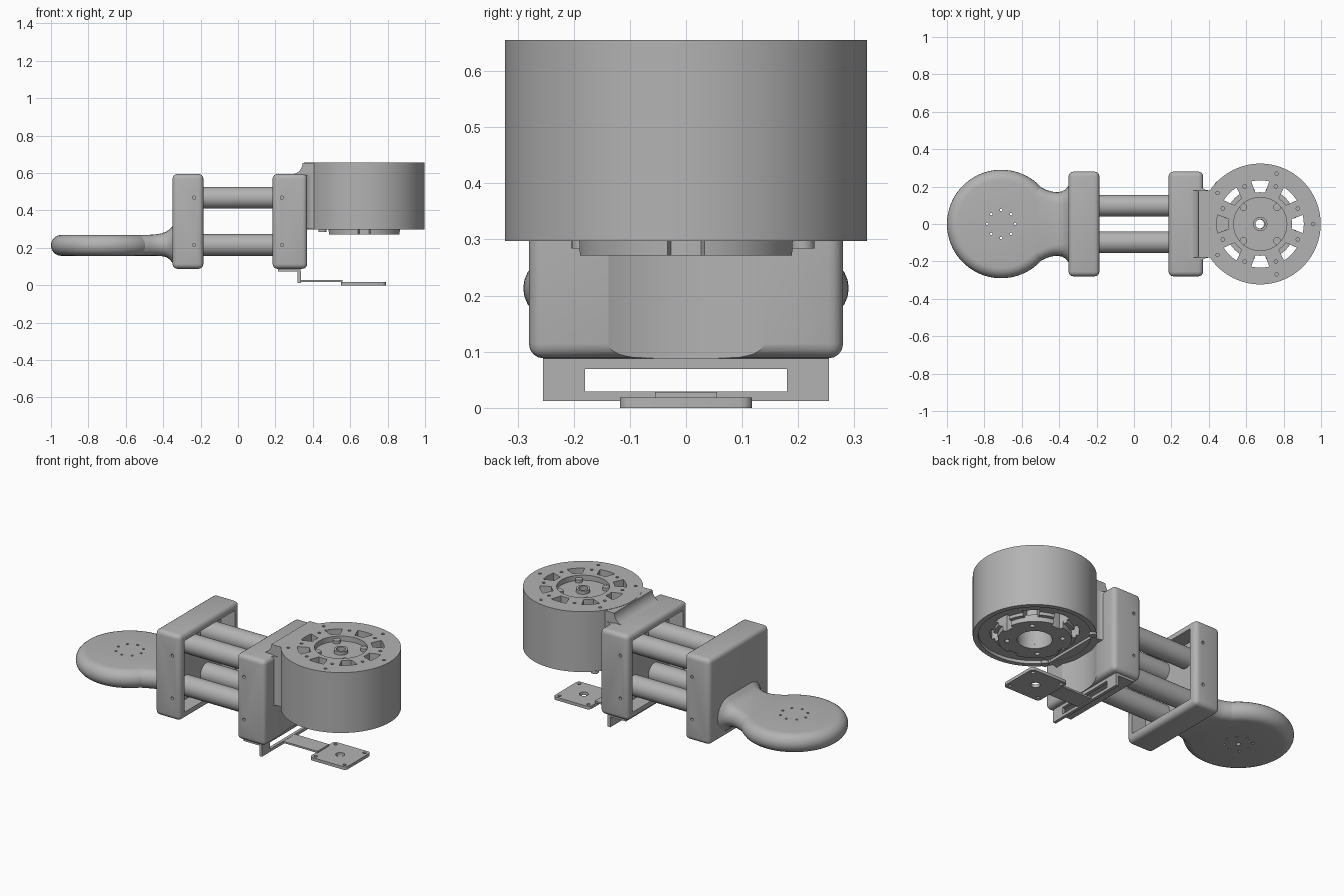
import bpy, bmesh, math
from mathutils import Matrix, Vector

if "Cube" in bpy.data.objects:
    bpy.data.objects.remove(bpy.data.objects["Cube"])

grey = bpy.data.materials.new("plain grey")
grey.use_nodes = True
grey.diffuse_color = (0.45, 0.45, 0.45, 1)
grey.node_tree.nodes["Principled BSDF"].inputs["Base Color"].default_value = (0.45, 0.45, 0.45, 1)


def add_box(bm, lo, hi):
    lo, hi = Vector(lo), Vector(hi)
    m = Matrix.Translation((lo + hi) / 2) @ Matrix.Diagonal((*(hi - lo), 1))
    bmesh.ops.create_cube(bm, size=1, matrix=m)


def add_cyl(bm, centre, r, length, axis="Z", sides=24):
    turn = {"Z": Matrix(), "X": Matrix.Rotation(math.pi / 2, 4, "Y"),
            "Y": Matrix.Rotation(math.pi / 2, 4, "X")}[axis]
    bmesh.ops.create_cone(bm, cap_ends=True, segments=sides, radius1=r, radius2=r,
                          depth=length, matrix=Matrix.Translation(centre) @ turn)


def add_prism(bm, outline, direction):
    face = bm.faces.new([bm.verts.new(p) for p in outline])
    new = bmesh.ops.extrude_face_region(bm, geom=[face], use_keep_orig=True)["geom"]
    bmesh.ops.translate(bm, vec=direction, verts=[v for v in new if isinstance(v, bmesh.types.BMVert)])


def add_loft(bm, rings, close=False):
    loops = [[bm.verts.new(p) for p in ring] for ring in rings]
    pairs = list(zip(loops, loops[1:])) + ([(loops[-1], loops[0])] if close else [])
    for a, b in pairs:
        for i in range(len(a)):
            j = (i + 1) % len(a)
            bm.faces.new((a[i], a[j], b[j], b[i]))
    if not close:
        bm.faces.new(loops[0])
        bm.faces.new(loops[-1])


def lathe_rings(profile, x, sides=64):
    return [[(x + r * math.cos(2 * math.pi * i / sides), r * math.sin(2 * math.pi * i / sides), z)
             for i in range(sides)] for r, z in profile]


def finish(name, bm, smooth=True):
    bmesh.ops.recalc_face_normals(bm, faces=bm.faces)
    mesh = bpy.data.meshes.new(name)
    bm.to_mesh(mesh)
    bm.free()
    mesh.materials.append(grey)
    obj = bpy.data.objects.new(name, mesh)
    bpy.context.collection.objects.link(obj)
    if smooth:
        shade(obj)
    return obj


def select(obj):
    bpy.ops.object.select_all(action="DESELECT")
    obj.select_set(True)
    bpy.context.view_layer.objects.active = obj


def shade(obj):
    select(obj)
    bpy.ops.object.shade_smooth_by_angle(angle=math.radians(35))


def cut(obj, bm):
    cutter = finish("cutter", bm, smooth=False)
    cutter.hide_render = True
    mod = obj.modifiers.new("cut", "BOOLEAN")
    mod.operation, mod.solver, mod.object = "DIFFERENCE", "EXACT", cutter
    select(obj)
    bpy.ops.object.modifier_apply(modifier=mod.name)
    bpy.data.objects.remove(cutter)


def polar(x, r, deg, z=0.0):
    return (x + r * math.cos(math.radians(deg)), r * math.sin(math.radians(deg)), z)


MX, HX = 0.675, -0.71  # motor and paddle axes

# Hollow end blocks, open towards the tubes, with side screw holes
for side, name, outer in ((-1, "paddle_block", 0.35), (1, "motor_block", 0.37)):
    bm = bmesh.new()
    xs = sorted((side * 0.185, side * outer))
    add_box(bm, (xs[0], -0.28, 0.088), (xs[1], 0.28, 0.595))
    bmesh.ops.bevel(bm, geom=bm.edges[:], offset=0.026, segments=4, profile=0.5, affect="EDGES")
    block = finish(name, bm)
    bm = bmesh.new()
    xs = sorted((side * 0.15, side * 0.275))
    add_box(bm, (xs[0], -0.235, 0.13), (xs[1], 0.235, 0.553))
    for y in (-0.28, 0.28):
        for z in (0.215, 0.468):
            add_cyl(bm, (side * 0.235, y, z), 0.009, 0.05, "Y", 12)
    cut(block, bm)
    if side > 0:  # clearance curve for the motor
        bm = bmesh.new()
        add_cyl(bm, (MX, 0, 0.35), 0.335, 0.8, sides=96)
        cut(block, bm)
    shade(block)

# Four connecting tubes
bm = bmesh.new()
for y in (-0.098, 0.098):
    for z in (0.215, 0.468):
        add_cyl(bm, (0, y, z), 0.058, 0.57, "X", 40)
finish("connecting_tubes", bm)

# Round paddle with a fully rounded rim
ZC, RR = 0.213, 0.056
bm = bmesh.new()
rim = [(0.234 + RR * math.cos(a), ZC + RR * math.sin(a))
       for a in [math.pi * (i / 12 - 0.5) for i in range(13)]]
add_loft(bm, lathe_rings(rim, HX, 80))
paddle = finish("paddle", bm)
bm = bmesh.new()
for k in range(8):
    add_cyl(bm, polar(HX, 0.075, 45 * k, ZC), 0.007, 0.2, sides=10)
add_cyl(bm, (HX, 0, 0.15), 0.012, 0.06, sides=16)
cut(paddle, bm)
shade(paddle)

# Flared neck between paddle and block: (x, half width, bottom, top)
sections = [(-0.56, 0.215, 0.157, 0.269), (-0.51, 0.203, 0.157, 0.269), (-0.47, 0.183, 0.157, 0.27),
            (-0.44, 0.173, 0.157, 0.272), (-0.41, 0.17, 0.156, 0.277), (-0.385, 0.174, 0.151, 0.286),
            (-0.365, 0.186, 0.138, 0.3), (-0.352, 0.202, 0.122, 0.315), (-0.34, 0.215, 0.11, 0.325)]
rings = []
for x, w, lo, hi in sections:
    r, mid = (hi - lo) / 2, (hi + lo) / 2
    arc = [math.pi * (i / 10 - 0.5) for i in range(11)]
    half = [(w - r + r * math.cos(a), r * math.sin(a)) for a in arc]
    rings.append([(x, y, mid + z) for y, z in half] + [(x, -y, mid - z) for y, z in half])
bm = bmesh.new()
add_loft(bm, rings)
finish("paddle_neck", bm)

# Motor housing
bm = bmesh.new()
add_cyl(bm, (MX, 0, 0.476), 0.323, 0.358, sides=96)
motor = finish("motor_housing", bm)
bm = bmesh.new()  # top recess, through slots and small holes
add_cyl(bm, (MX, 0, 0.66), 0.142, 0.07, sides=64)
for k in range(8):
    outline = [polar(MX, 0.17, 45 * k + d, 0.2) for d in (-9, 0, 9)]
    outline += [polar(MX, 0.233, 45 * k + d, 0.2) for d in (12, 6, 0, -6, -12)]
    add_prism(bm, outline, (0, 0, 0.6))
    add_cyl(bm, polar(MX, 0.217, 45 * k + 22.5, 0.65), 0.009, 0.06, sides=12)
for k in range(5):
    add_cyl(bm, polar(MX, 0.283, 72 * k, 0.65), 0.009, 0.06, sides=12)
cut(motor, bm)
bm = bmesh.new()  # underside ring groove and wide bore
groove = [(0.215, 0.28), (0.295, 0.28), (0.295, 0.315), (0.215, 0.315)]
add_loft(bm, lathe_rings(groove, MX), close=True)
add_cyl(bm, (MX, 0, 0.4), 0.092, 0.4, sides=48)
cut(motor, bm)
bm = bmesh.new()  # shaft hole
add_cyl(bm, (MX, 0, 0.62), 0.027, 0.2, sides=32)
cut(motor, bm)
shade(motor)

# Hub ring on top and stepped flange below
for name, prof in (("hub_ring", [(0.025, 0.61), (0.038, 0.61), (0.038, 0.645), (0.025, 0.645)]),
                   ("lower_flange", [(0.092, 0.271), (0.192, 0.271), (0.194, 0.31), (0.092, 0.31)])):
    bm = bmesh.new()
    add_loft(bm, lathe_rings(prof, MX), close=True)
    obj = finish(name, bm)
    if name == "lower_flange":
        bm = bmesh.new()
        for k in range(4):
            add_cyl(bm, polar(MX, 0.145, 90 * k + 45, 0.27), 0.014, 0.04, sides=12)
            outline = [polar(MX, 0.17, 90 * k + d, 0.25) for d in (-9, 0, 9)]
            outline += [polar(MX, 0.2, 90 * k + d, 0.25) for d in (10, 0, -10)]
            add_prism(bm, outline, (0, 0, 0.1))
        cut(obj, bm)
        shade(obj)

# Screw heads
bm = bmesh.new()
for x in (-0.09, 0.09):
    for y in (-0.09, 0.09):
        add_cyl(bm, (MX + x, y, 0.63), 0.02, 0.025, sides=20)
for y in (-0.183, 0.208):
    add_cyl(bm, (0.452, y, 0.293), 0.021, 0.018, sides=20)
finish("motor_screws", bm)

# Motor mount: flared saddle in plan, curved lip on top
bm = bmesh.new()
curve = [(0.345 + 0.055 * (1 - math.cos(a)), 0.235 - 0.055 * math.sin(a))
         for a in [math.pi / 2 * i / 8 for i in range(9)]]
plan = curve + [(0.43, 0.18)]
add_prism(bm, [(x, y, 0.3) for x, y in plan] + [(x, -y, 0.3) for x, y in reversed(plan)], (0, 0, 0.29))
finish("motor_saddle", bm)
bm = bmesh.new()
lip = [(0.285 + 0.06 * math.sin(a), 0.653 - 0.06 * math.cos(a))
       for a in [math.pi / 2 * i / 8 for i in range(9)]]
lip += [(0.42, 0.653), (0.42, 0.56), (0.285, 0.58)]
add_prism(bm, [(x, -0.18, z) for x, z in lip], (0, 0.36, 0))
finish("mount_lip", bm)

# Bracket under the motor block: top flange, upright frame, arm
bm = bmesh.new()
add_box(bm, (0.215, -0.255, 0.074), (0.335, 0.255, 0.089))
for s in (-1, 1):
    ys = sorted((s * 0.18, s * 0.255))
    add_box(bm, (0.318, ys[0], 0.012), (0.336, ys[1], 0.075))
add_box(bm, (0.318, -0.18, 0.069), (0.336, 0.18, 0.075))
add_box(bm, (0.318, -0.18, 0.012), (0.336, 0.18, 0.029))
add_box(bm, (0.33, -0.055, 0.018), (0.56, 0.055, 0.028))
finish("lower_bracket", bm, smooth=False)

# Sensor plate with corner holes and a centre hole
bm = bmesh.new()
add_box(bm, (0.55, -0.118, 0), (0.79, 0.118, 0.018))
corners = [e for e in bm.edges if abs(e.verts[0].co.z - e.verts[1].co.z) > 0.01]
bmesh.ops.bevel(bm, geom=corners, offset=0.02, segments=4, profile=0.5, affect="EDGES")
plate = finish("sensor_plate", bm)
bm = bmesh.new()
add_cyl(bm, (0.67, 0, 0), 0.025, 0.1)
for x in (0.575, 0.765):
    for y in (-0.093, 0.093):
        add_cyl(bm, (x, y, 0), 0.01, 0.1, sides=12)
cut(plate, bm)
shade(plate)
